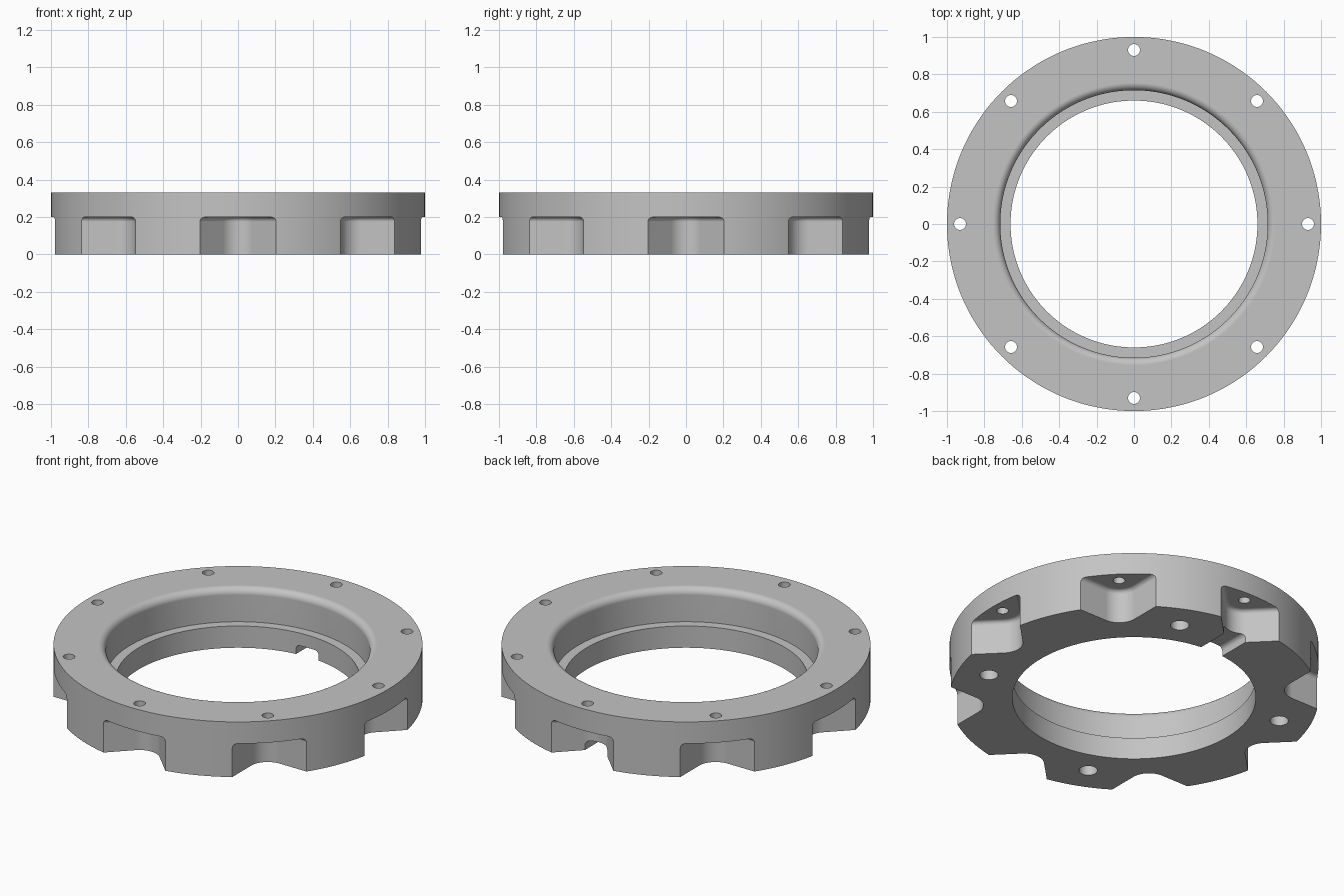
import bpy, bmesh, math
from mathutils import Matrix, Vector

if "Cube" in bpy.data.objects:
    bpy.data.objects.remove(bpy.data.objects["Cube"])

HEIGHT, OUTER, BORE, RECESS, LEDGE_Z = 0.33, 1.0, 0.66, 0.715, 0.13
BOLT_R, POCKET_TOP, FILLET = 0.93, 0.2, 0.025

grey = bpy.data.materials.new("machined_grey")
grey.use_nodes = True
colour = (0.55, 0.55, 0.55, 1)
grey.diffuse_color = colour
grey.node_tree.nodes["Principled BSDF"].inputs["Base Color"].default_value = colour


def finish(name, bm):
    bmesh.ops.recalc_face_normals(bm, faces=bm.faces[:])
    mesh = bpy.data.meshes.new(name)
    bm.to_mesh(mesh)
    bm.free()
    obj = bpy.data.objects.new(name, mesh)
    mesh.materials.append(grey)
    bpy.context.collection.objects.link(obj)
    return obj


def loft(bm, rings):
    """Closed solid through equal-length rings of points."""
    loops = [[bm.verts.new(p) for p in ring] for ring in rings]
    n = len(loops[0])
    for a, b in zip(loops, loops[1:]):
        for i in range(n):
            j = (i + 1) % n
            bm.faces.new((a[i], a[j], b[j], b[i]))
    bm.faces.new(loops[0][::-1])
    bm.faces.new(loops[-1])


def turn(rings, angle):
    m = Matrix.Rotation(angle, 3, 'Z')
    return [[m @ Vector(p) for p in ring] for ring in rings]


def cylinder_rings(at, radius, z0, z1):
    n = 32
    return [[(at + radius * math.cos(math.tau * i / n),
              radius * math.sin(math.tau * i / n), z) for i in range(n)]
            for z in (z0, z1)]


def pocket_outline(inset, z):
    """Right-angled V with a round tip, opening outward along +x."""
    r = 0.11 - inset
    pts = []
    for i in range(17):
        a = math.radians(135 + 90 * i / 16)
        pts.append((BOLT_R + r * math.cos(a), r * math.sin(a), z))
    reach = 0.3
    last, first = pts[-1], pts[0]
    return pts + [(last[0] + reach, last[1] - reach, z),
                  (first[0] + reach, first[1] + reach, z)]


def fillet_steps(radius, n=6):
    """Pairs of (sideways, upward) offsets along a quarter round."""
    return [(radius * (1 - math.cos(t)), radius * math.sin(t))
            for t in (math.pi / 2 * i / n for i in range(n + 1))]


# Turned ring body with stepped bore and rounded upper lip
lip = 0.04
profile = [(OUTER, 0), (OUTER, HEIGHT)]
profile += [(RECESS + side, HEIGHT - lip + up) for side, up in reversed(fillet_steps(lip, 8))]
profile += [(RECESS, LEDGE_Z), (BORE, LEDGE_Z), (BORE, 0)]
bm = bmesh.new()
STEPS = 144
rows = []
for k in range(STEPS):
    a = math.tau * k / STEPS
    rows.append([bm.verts.new((r * math.cos(a), r * math.sin(a), z)) for r, z in profile])
for k in range(STEPS):
    a, b = rows[k], rows[(k + 1) % STEPS]
    for i in range(len(profile)):
        j = (i + 1) % len(profile)
        bm.faces.new((a[i], b[i], b[j], a[j]))
ring = finish("flange_ring", bm)

# Eight side pockets with filleted ceilings
bm = bmesh.new()
sections = [pocket_outline(0, -0.1)]
sections += [pocket_outline(side, POCKET_TOP - FILLET + up) for side, up in fillet_steps(FILLET)]
for k in range(8):
    loft(bm, turn(sections, k * math.pi / 4))
cutters = [finish("pocket_cutter", bm)]

# Through bolt holes above the pockets
bm = bmesh.new()
for k in range(8):
    loft(bm, turn(cylinder_rings(BOLT_R, 0.032, 0.1, 0.5), k * math.pi / 4))
cutters.append(finish("bolt_hole_cutter", bm))

# Four blind holes in the underside
bm = bmesh.new()
for k in range(4):
    loft(bm, turn(cylinder_rings(0.825, 0.05, -0.1, 0.2), math.radians(67.5 + 90 * k)))
cutters.append(finish("blind_hole_cutter", bm))

# Drain channel from the bore to the rear pocket, with rounded upper corners
half, top, rnd = 0.075, 0.055, 0.025
arch = [(half - side, top - rnd + up) for side, up in fillet_steps(rnd)]
section = [(half, -0.1)] + arch + [(-y, z) for y, z in reversed(arch)] + [(-half, -0.1)]
bm = bmesh.new()
loft(bm, turn([[(x, y, z) for y, z in section] for x in (0.6, 0.9)], math.pi / 2))
cutters.append(finish("channel_cutter", bm))

# Cut everything out of the ring
bpy.ops.object.select_all(action='DESELECT')
bpy.context.view_layer.objects.active = ring
ring.select_set(True)
for cutter in cutters:
    cutter.hide_render = True
    mod = ring.modifiers.new("cut", 'BOOLEAN')
    mod.operation, mod.solver, mod.object = 'DIFFERENCE', 'EXACT', cutter
    bpy.ops.object.modifier_apply(modifier=mod.name)
    bpy.data.objects.remove(cutter)

bpy.ops.object.shade_smooth_by_angle(angle=math.radians(30))
weighted = ring.modifiers.new("even_normals", 'WEIGHTED_NORMAL')
weighted.keep_sharp = True
